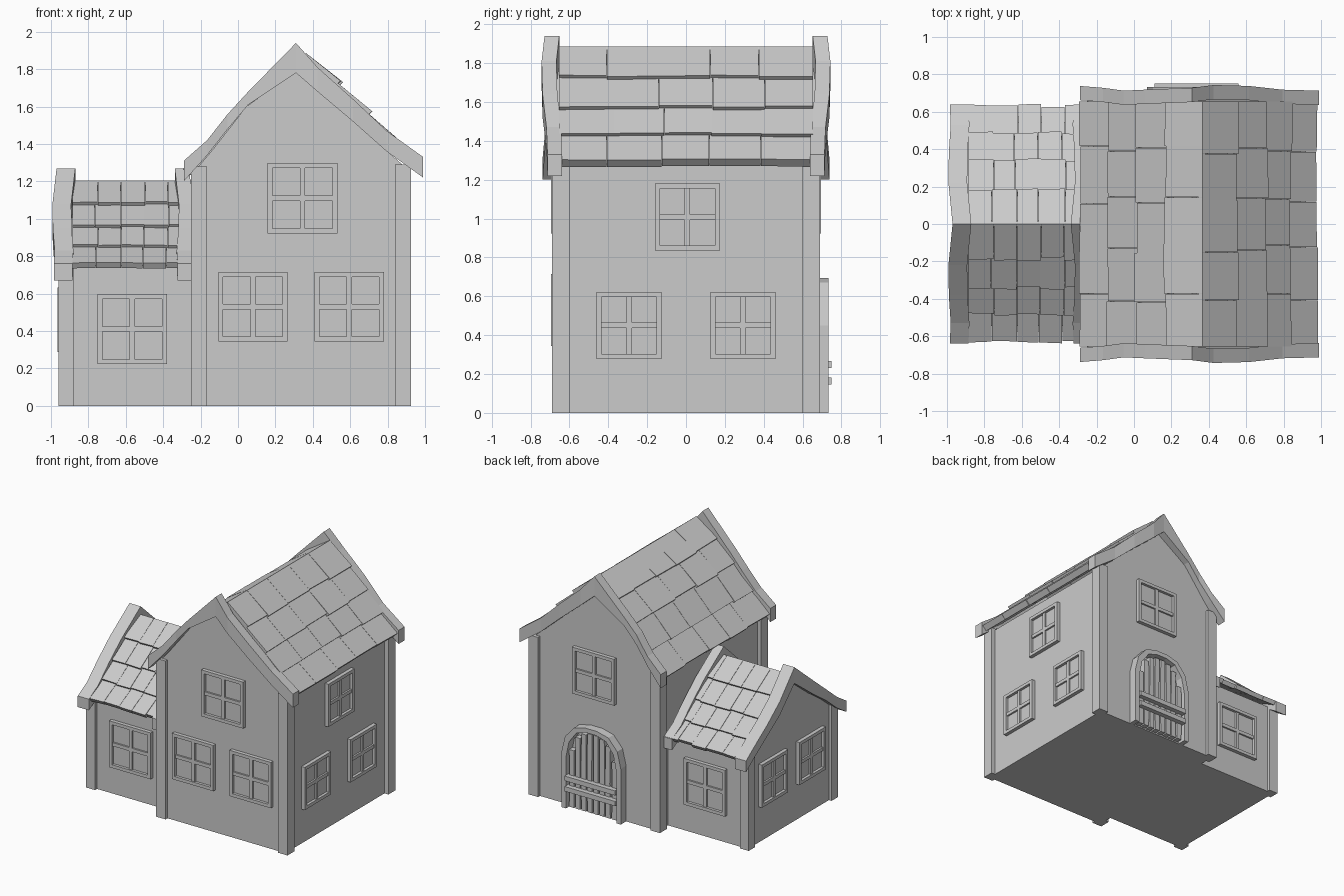
import bpy, bmesh, math, random
from mathutils import Matrix, Vector

if "Cube" in bpy.data.objects:
    bpy.data.objects.remove(bpy.data.objects["Cube"])

random.seed(4)


def finish(name, bm):
    bmesh.ops.recalc_face_normals(bm, faces=bm.faces)
    me = bpy.data.meshes.new(name)
    bm.to_mesh(me)
    bm.free()
    ob = bpy.data.objects.new(name, me)
    bpy.context.collection.objects.link(ob)
    return ob


def loft(bm, rings, closed=False):
    """Skin a list of equal-length point rings, capping both ends."""
    vs = [[bm.verts.new(p) for p in r] for r in rings]
    n = len(vs[0])
    pairs = list(zip(vs, vs[1:])) + ([(vs[-1], vs[0])] if closed else [])
    for a, b in pairs:
        for i in range(n):
            j = (i + 1) % n
            bm.faces.new((a[i], a[j], b[j], b[i]))
    if not closed:
        bm.faces.new(vs[0])
        bm.faces.new(vs[-1])


def box(bm, lo, hi, m=Matrix()):
    rings = [[m @ Vector(p) for p in ((lo[0], lo[1], z), (hi[0], lo[1], z),
                                      (hi[0], hi[1], z), (lo[0], hi[1], z))]
             for z in (lo[2], hi[2])]
    loft(bm, rings)


# u runs across the gable, v along the ridge
def main_map(u, v, z):
    return Vector((u + 0.335, v, z))


def wing_map(u, v, z):
    return Vector((v, u, z))


# Walls
def walls(name, pm, profile, v0, v1):
    bm = bmesh.new()
    loft(bm, [[pm(u, v, z) for u, z in profile] for v in (v0, v1)])
    finish(name, bm)


MAIN_GABLE = [(-0.555, 0), (0.555, 0), (0.555, 1.28), (0.27, 1.53), (-0.025, 1.79),
              (-0.29, 1.60), (-0.47, 1.37), (-0.555, 1.27)]
WING_GABLE = [(-0.545, 0), (0.545, 0), (0.545, 0.75), (0.27, 0.94), (0, 1.15),
              (-0.27, 0.94), (-0.545, 0.75)]
walls("main_walls", main_map, MAIN_GABLE, -0.665, 0.665)
walls("wing_walls", wing_map, WING_GABLE, -0.935, -0.2)

# Corner posts
bm = bmesh.new()
for sy in (-1, 1):
    y0, y1 = sorted((sy * 0.60, sy * 0.69))
    box(bm, (-0.25, y0, 0), (-0.165, y1, 1.28))
    box(bm, (0.84, y0, 0), (0.925, y1, 1.29))
    y0, y1 = sorted((sy * 0.49, sy * 0.57))
    box(bm, (-0.96, y0, 0), (-0.88, y1, 0.77))
finish("corner_posts", bm)


# Bargeboards: wavy beams following the gable; rows are (u, top z, bottom z, v shift)
def bargeboard(name, pm, rows, v, half):
    bm = bmesh.new()
    loft(bm, [[pm(u, v + s - half, t), pm(u, v + s + half, t),
               pm(u, v + s + half, b), pm(u, v + s - half, b)] for u, t, b, s in rows])
    finish(name, bm)


MAIN_BOARD = [(-0.625, 1.31, 1.20, -0.01), (-0.50, 1.42, 1.34, 0), (-0.39, 1.56, 1.48, 0.015),
              (-0.28, 1.68, 1.61, 0.01), (-0.025, 1.94, 1.78, 0), (0.09, 1.81, 1.68, -0.015),
              (0.28, 1.64, 1.52, -0.01), (0.46, 1.47, 1.36, 0.01), (0.655, 1.33, 1.22, 0.015)]
half_wing = [(-0.64, 0.76, 0.67, -0.005), (-0.53, 0.83, 0.74, 0.0), (-0.38, 0.95, 0.86, -0.01),
             (-0.22, 1.08, 0.97, -0.012)]
WING_BOARD = half_wing + [(0, 1.27, 1.14, 0.01)] + [(-u, t, b, s) for u, t, b, s in half_wing[::-1]]
bargeboard("main_bargeboard_front", main_map, MAIN_BOARD, -0.69, 0.038)
bargeboard("main_bargeboard_back", main_map,
           [(u, t, b, -s) for u, t, b, s in MAIN_BOARD], 0.69, 0.038)
bargeboard("wing_bargeboard_outer", wing_map, WING_BOARD, -0.93, 0.05)
bargeboard("wing_bargeboard_inner", wing_map,
           [(u, t, b, -s) for u, t, b, s in WING_BOARD], -0.29, 0.038)


# Roof tiles: overlapping slabs with slightly uneven lower edges
def tiles(name, pm, line, v0, v1, cols, thick, lift):
    bm = bmesh.new()
    w = (v1 - v0) / cols
    for r, ((ua, za), (ub, zb)) in enumerate(zip(line, line[1:])):
        d = Vector((ub - ua, zb - za)).normalized()
        nrm = Vector((-d.y, d.x)) if d.x > 0 else Vector((d.y, -d.x))
        cuts = [v0] + [v0 + w * (i + random.uniform(-0.1, 0.1)) for i in range(1, cols)] + [v1]
        for a, b in zip(cuts, cuts[1:]):
            rings = []
            e = random.uniform(0.0, 0.016)
            for v in (a + 0.001, b - 0.001):
                k = e + random.uniform(-0.003, 0.003)
                top = Vector((ua, za))
                low = Vector((ub, zb)) + d * k + nrm * (lift + k * 0.3)
                pts = (top, low, low - nrm * thick, top - nrm * thick)
                rings.append([pm(p.x, v, p.y) for p in pts])
            loft(bm, rings)
    finish(name, bm)


tiles("main_roof_tiles_right", main_map,
      [(0.03, 1.885), (0.20, 1.725), (0.355, 1.57), (0.485, 1.43), (0.625, 1.295)],
      -0.655, 0.655, 5, 0.05, 0.018)
tiles("main_roof_tiles_left", main_map,
      [(0.03, 1.885), (-0.155, 1.75), (-0.31, 1.60), (-0.46, 1.42), (-0.605, 1.265)],
      -0.655, 0.655, 5, 0.05, 0.014)
for side, s in (("front", -1), ("back", 1)):
    tiles("wing_roof_tiles_" + side, wing_map,
          [(0, 1.205), (s * 0.17, 1.08), (s * 0.325, 0.96), (s * 0.47, 0.85), (s * 0.615, 0.755)],
          -0.885, -0.25, 5, 0.035, 0.015)


# Windows: local x across, -y outward
def window(name, x, y, z, w, h, turn):
    m = Matrix.Translation((x, y, z)) @ Matrix.Rotation(math.radians(turn), 4, 'Z')
    bm = bmesh.new()
    a, b, f = w / 2, h / 2, 0.026
    rings = []
    for sx, sz in ((-1, -1), (1, -1), (1, 1), (-1, 1)):
        rings.append([m @ Vector((sx * (a - i), d, sz * (b - i)))
                      for i, d in ((0, 0.01), (0, -0.03), (f, -0.03), (f, 0.01))])
    loft(bm, rings, closed=True)
    box(bm, (-0.014, -0.022, -b + f), (0.014, 0.01, b - f), m)
    box(bm, (-a + f, -0.022, -0.014), (a - f, 0.01, 0.014), m)
    box(bm, (-a + f, -0.008, -b + f), (a - f, 0.01, b - f), m)
    finish(name, bm)


for turn, y, side in ((0, -0.665, "front"), (180, 0.665, "back")):
    window("upper_window_" + side, 0.345, y, 1.11, 0.375, 0.375, turn)
    window("wing_window_" + side, -0.565, y * 0.545 / 0.665, 0.41, 0.37, 0.375, turn)
window("lower_window_left", 0.08, -0.665, 0.53, 0.37, 0.37, 0)
window("lower_window_right", 0.595, -0.665, 0.53, 0.37, 0.37, 0)
window("side_window_upper", 0.89, 0.007, 1.007, 0.335, 0.345, 90)
for s in (-1, 1):
    window("side_window_lower", 0.89, s * 0.293, 0.45, 0.335, 0.345, 90)
    window("wing_end_window", -0.935, s * 0.24, 0.46, 0.335, 0.345, -90)

# Door frame: faceted arch swept from floor to floor
DX = 0.335
ARCH = [(1, 0), (1, 0.45), (0.88, 0.58), (0.58, 0.67), (0.2, 0.695)]
arch = ARCH + [(-k, z) for k, z in ARCH[::-1]]
bm = bmesh.new()
loft(bm, [[(DX + k * w, y, z - (drop if z else 0)) for w, drop, y in
           ((0.265, 0, 0.64), (0.265, 0, 0.733), (0.225, 0.035, 0.733), (0.225, 0.035, 0.64))]
          for k, z in arch])
finish("door_frame", bm)


# Door planks cut to the arch, plus two cross rails
def arch_z(u):
    k = min(abs(u) / 0.225, 1)
    pts = [(0, 0.695)] + ARCH[::-1][:4]
    for (k0, z0), (k1, z1) in zip(pts, pts[1:]):
        if k <= k1:
            return z0 + (z1 - z0) * (k - k0) / (k1 - k0) - 0.05
    return 0.4


bm = bmesh.new()
for i in range(8):
    c = -0.19 + i * 0.0543
    h = min(arch_z(c - 0.02), arch_z(c + 0.02))
    j = random.uniform(-0.006, 0.006)
    loft(bm, [[(DX + c - 0.021 + t, y0, z), (DX + c + 0.021 + t, y0, z),
               (DX + c + 0.021 + t, 0.712, z), (DX + c - 0.021 + t, 0.712, z)]
              for z, t, y0 in ((0.01, 0, 0.66), (h * 0.5, j, 0.66), (h, 0, 0.66))])
finish("door_planks", bm)
bm = bmesh.new()
for z in (0.145, 0.23):
    box(bm, (DX - 0.225, 0.70, z), (DX + 0.225, 0.75, z + 0.038))
finish("door_rails", bm)
